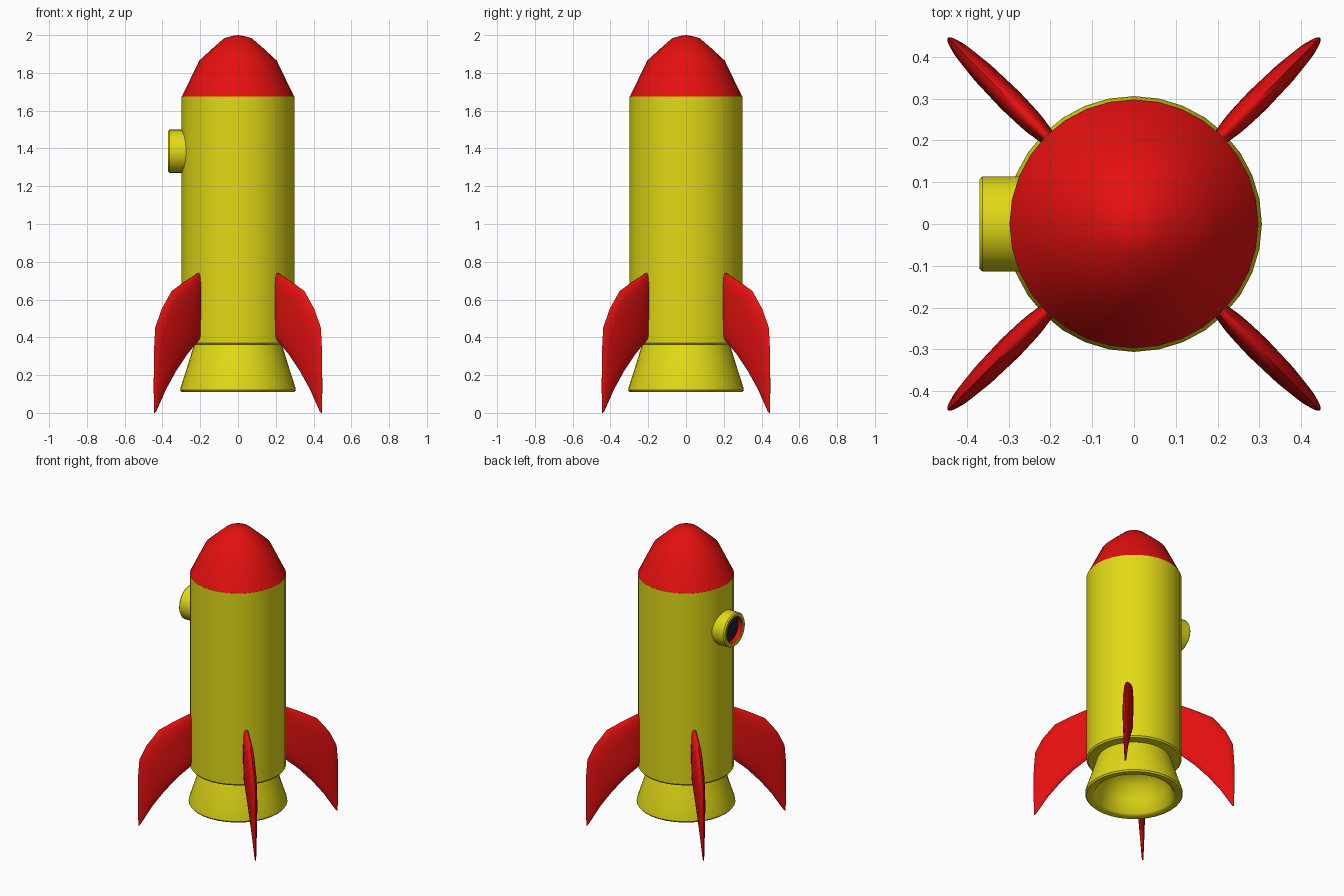
import bpy, bmesh, math
from mathutils import Matrix

if "Cube" in bpy.data.objects:
    bpy.data.objects.remove(bpy.data.objects["Cube"])


def material(name, rgb):
    m = bpy.data.materials.new(name)
    m.diffuse_color = (*rgb, 1)
    m.use_nodes = True
    m.node_tree.nodes["Principled BSDF"].inputs["Base Color"].default_value = m.diffuse_color
    return m


YELLOW = material("yellow", (0.76, 0.70, 0.008))
RED = material("red", (0.78, 0.005, 0.005))
DARK = material("dark glass", (0.015, 0.017, 0.022))


def finish(name, bm, mats, angle=30):
    bmesh.ops.remove_doubles(bm, verts=bm.verts, dist=1e-5)
    bmesh.ops.recalc_face_normals(bm, faces=bm.faces)
    me = bpy.data.meshes.new(name)
    bm.to_mesh(me)
    bm.free()
    for m in mats:
        me.materials.append(m)
    ob = bpy.data.objects.new(name, me)
    bpy.context.collection.objects.link(ob)
    bpy.ops.object.select_all(action='DESELECT')
    ob.select_set(True)
    bpy.context.view_layer.objects.active = ob
    bpy.ops.object.shade_smooth_by_angle(angle=math.radians(angle))
    return ob


def lathe(name, profile, mats, bands=None, n=32, matrix=None, angle=30):
    """Revolve (radius, height) points; bands gives a material per segment."""
    bm = bmesh.new()
    rings = [[bm.verts.new((r * math.cos(2 * math.pi * i / n),
                            r * math.sin(2 * math.pi * i / n), z))
              for i in range(n)] if r > 0 else [bm.verts.new((0, 0, z))]
             for r, z in profile]
    for k, (a, b) in enumerate(zip(rings, rings[1:])):
        for i in range(n):
            j = (i + 1) % n
            if len(a) == 1:
                vs = (a[0], b[j], b[i])
            elif len(b) == 1:
                vs = (a[i], a[j], b[0])
            else:
                vs = (a[i], a[j], b[j], b[i])
            f = bm.faces.new(vs)
            f.material_index = bands[k] if bands else 0
    if matrix:
        bm.transform(matrix)
    return finish(name, bm, mats, angle)


# Hull and nose cone
lathe("hull", [(0, 0.36), (0.29, 0.36), (0.298, 0.37), (0.298, 1.675), (0, 1.675)], [YELLOW])
lathe("nose_cone", [(0, 1.675), (0.297, 1.675), (0.205, 1.865), (0.14, 1.925),
                    (0.075, 1.982), (0.035, 1.995), (0, 2.0)], [RED], angle=25)

# Flared engine nozzle with hollow bell
lathe("engine_nozzle", [(0, 0.37), (0.228, 0.37), (0.241, 0.335), (0.27, 0.24), (0.304, 0.135),
                        (0.306, 0.12), (0.298, 0.11), (0.262, 0.11), (0.248, 0.12),
                        (0.22, 0.20), (0.18, 0.28), (0.12, 0.325), (0, 0.345)],
      [YELLOW], angle=40)

# Porthole on the left side: yellow rim, red inner wall, dark glass
lathe("porthole", [(0.114, 0.24), (0.114, 0.362), (0.107, 0.37), (0.09, 0.37),
                   (0.085, 0.366), (0.085, 0.335), (0, 0.335)],
      [YELLOW, RED, DARK], [0, 0, 0, 0, 1, 2],
      matrix=Matrix.Translation((0, 0, 1.385)) @ Matrix.Rotation(-math.pi / 2, 4, 'Y'))

# Fin: rows of (inner r, inner z, outer r, outer z, half thickness), lens sections
ROWS = [(0.262, 0.735, 0.295, 0.742, 0.010),
        (0.262, 0.67, 0.40, 0.695, 0.022),
        (0.262, 0.59, 0.497, 0.645, 0.028),
        (0.262, 0.50, 0.575, 0.545, 0.030),
        (0.268, 0.405, 0.62, 0.45, 0.029),
        (0.38, 0.31, 0.629, 0.33, 0.024),
        (0.465, 0.22, 0.63, 0.22, 0.018),
        (0.54, 0.125, 0.63, 0.115, 0.012),
        (0.612, 0.012, 0.626, 0.0, 0.005)]


def fin(name, turn):
    bm = bmesh.new()
    n = 16
    rings = []
    for r0, z0, r1, z1, h in ROWS:
        ring = []
        for i in range(n):
            a = 2 * math.pi * i / n
            t = 0.5 - 0.5 * math.cos(a)
            ring.append(bm.verts.new((r0 + (r1 - r0) * t, h * math.sin(a),
                                      z0 + (z1 - z0) * t)))
        rings.append(ring)
    for a, b in zip(rings, rings[1:]):
        for i in range(n):
            j = (i + 1) % n
            bm.faces.new((a[i], a[j], b[j], b[i]))
    bm.faces.new(rings[0])
    bm.faces.new(rings[-1])
    bm.transform(Matrix.Rotation(math.radians(turn), 4, 'Z'))
    finish(name, bm, [RED], 50)


for k in range(4):
    fin(f"fin_{k + 1}", 45 + 90 * k)
